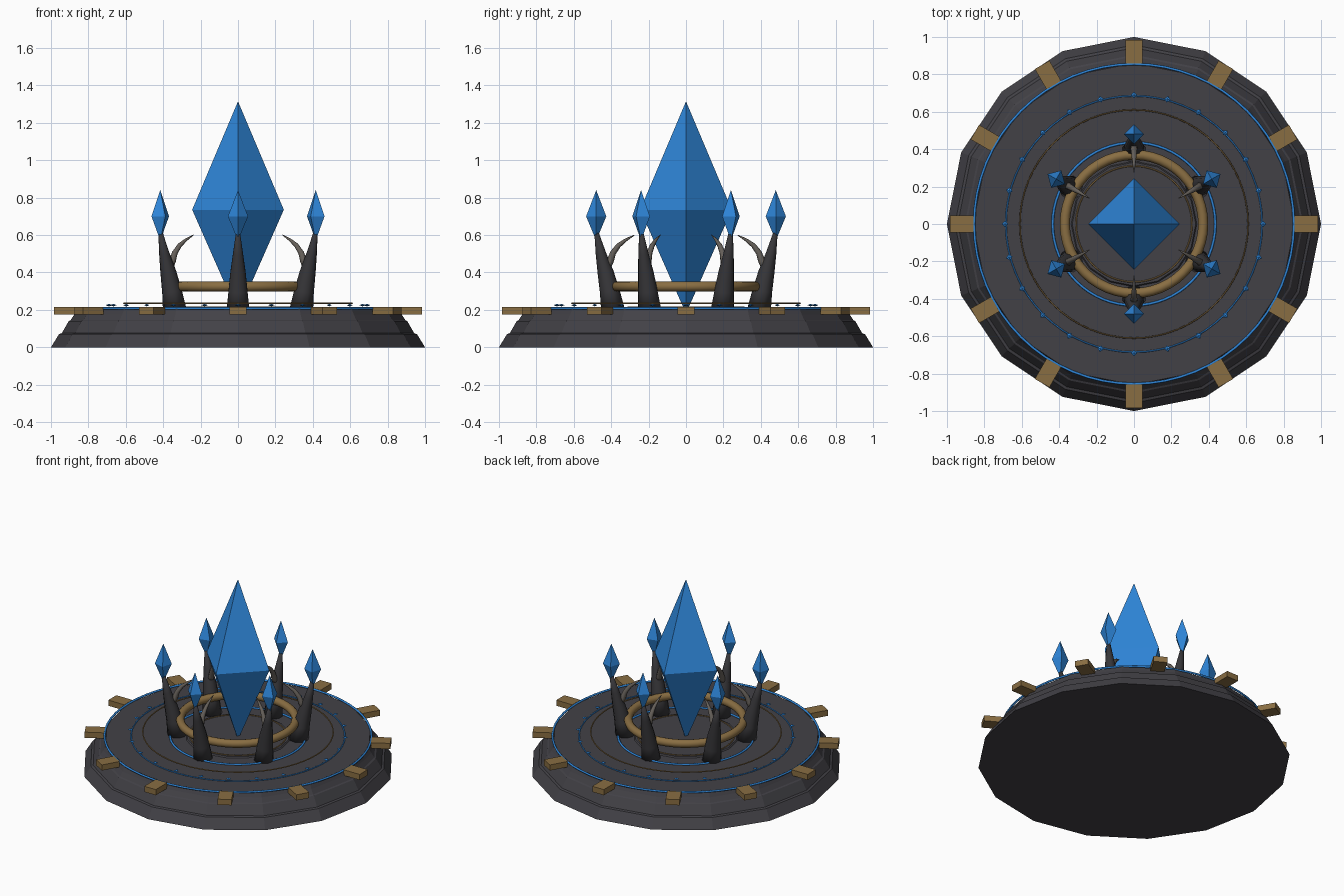
import bpy, bmesh
from math import sin, cos, pi, radians
from mathutils import Vector, Matrix

if "Cube" in bpy.data.objects:
    bpy.data.objects.remove(bpy.data.objects["Cube"])


def material(name, rgb):
    m = bpy.data.materials.new(name)
    m.diffuse_color = (*rgb, 1)
    m.use_nodes = True
    m.node_tree.nodes["Principled BSDF"].inputs["Base Color"].default_value = m.diffuse_color
    return m


STONE = material("dark stone", (0.055, 0.053, 0.062))
PILLAR = material("black stone", (0.038, 0.037, 0.041))
GOLD = material("old gold", (0.25, 0.155, 0.055))
BLUE = material("blue crystal", (0.028, 0.24, 0.70))
HORN = material("grey horn", (0.13, 0.115, 0.10))


def finish(name, bm, mat, smooth=False):
    bmesh.ops.recalc_face_normals(bm, faces=bm.faces)
    me = bpy.data.meshes.new(name)
    bm.to_mesh(me)
    bm.free()
    me.materials.append(mat)
    for p in me.polygons:
        p.use_smooth = smooth
    ob = bpy.data.objects.new(name, me)
    bpy.context.collection.objects.link(ob)
    return ob


def skin(bm, rings):
    """Bridge equal-sized rings of points and cap both ends."""
    vs = [[bm.verts.new(p) for p in r] for r in rings]
    n = len(vs[0])
    for a, b in zip(vs, vs[1:]):
        for i in range(n):
            bm.faces.new((a[i], a[(i + 1) % n], b[(i + 1) % n], b[i]))
    bm.faces.new(vs[0][::-1])
    bm.faces.new(vs[-1])


def turned(name, profile, sides, mat):
    bm = bmesh.new()
    skin(bm, [[(r * cos(2 * pi * i / sides), r * sin(2 * pi * i / sides), z)
               for i in range(sides)] for r, z in profile])
    return finish(name, bm, mat)


def torus(name, R, r, z, mat, n=64, k=8):
    bpy.ops.mesh.primitive_torus_add(major_radius=R, minor_radius=r, major_segments=n,
                                     minor_segments=k, location=(0, 0, z))
    ob = bpy.context.object
    ob.name = name
    ob.data.materials.append(mat)
    bpy.ops.object.shade_smooth()
    return ob


def tapered_tube(name, path, mat, sides, angle):
    """Tube in the radial plane; path rows are (r, z, radius)."""
    bm = bmesh.new()
    rings = []
    for i, (r, z, w) in enumerate(path):
        a, b = path[max(i - 1, 0)], path[min(i + 1, len(path) - 1)]
        t = Vector((b[0] - a[0], 0, b[1] - a[1])).normalized()
        if i == 0:
            t = Vector((0, 0, 1))
        u, v = Vector((t.z, 0, -t.x)), Vector((0, 1, 0))
        rings.append([Vector((r, 0, z)) + w * (cos(2 * pi * j / sides) * u + sin(2 * pi * j / sides) * v)
                      for j in range(sides)])
    skin(bm, rings)
    bm.transform(Matrix.Rotation(angle, 4, 'Z'))
    return finish(name, bm, mat, True)


def crystal(name, half, low, mid, top, matrix, mat=BLUE):
    bm = bmesh.new()
    ring = [bm.verts.new((half * cos(pi / 2 * i), half * sin(pi / 2 * i), mid)) for i in range(4)]
    t, b = bm.verts.new((0, 0, top)), bm.verts.new((0, 0, low))
    for i in range(4):
        bm.faces.new((ring[i], ring[(i + 1) % 4], t))
        bm.faces.new((ring[(i + 1) % 4], ring[i], b))
    bm.transform(matrix)
    return finish(name, bm, mat)


def radial(angle, r):
    return Matrix.Rotation(angle, 4, 'Z') @ Matrix.Translation((r, 0, 0))


# Stepped sixteen-sided plinth
turned("plinth", [(1, 0), (0.957, 0.07), (0.942, 0.075), (0.905, 0.14), (0.895, 0.145),
                  (0.875, 0.175), (0.86, 0.205)], 16, STONE)
turned("inner_step", [(0.34, 0.20), (0.33, 0.213)], 16, STONE)

# Inlaid and hovering rings
torus("outer_glow_ring", 0.855, 0.007, 0.208, BLUE)
torus("rune_ring", 0.685, 0.004, 0.207, BLUE)
torus("gold_line_outer", 0.61, 0.004, 0.235, GOLD)
torus("inner_glow_ring", 0.435, 0.007, 0.208, BLUE)
torus("gold_line_inner", 0.31, 0.004, 0.214, GOLD)
torus("gold_collar", 0.37, 0.027, 0.325, GOLD, 48, 12)

# Gold blocks round the rim
for i in range(12):
    bm = bmesh.new()
    bmesh.ops.create_cube(bm, size=1)
    bm.transform(radial(radians(30 * i), 0.92) @ Matrix.Translation((0, 0, 0.195))
                 @ Matrix.Diagonal((0.125, 0.09, 0.04, 1)))
    finish(f"rim_block_{i}", bm, GOLD)

# Small rune studs
for i in range(24):
    crystal(f"rune_stud_{i}", 0.018, 0.218, 0.225, 0.232, radial(radians(15 * i), 0.69))

# Six leaning pillars, each with a hooked horn and a crystal
for i in range(6):
    a = radians(30 + 60 * i)
    tapered_tube(f"pillar_{i}", [(0.39, 0.2, 0.064), (0.408, 0.3, 0.053), (0.43, 0.4, 0.043),
                                 (0.455, 0.5, 0.028), (0.478, 0.61, 0.012)], PILLAR, 10, a)
    tapered_tube(f"horn_{i}", [(0.43, 0.41, 0.02), (0.405, 0.46, 0.019), (0.39, 0.505, 0.016),
                               (0.36, 0.545, 0.013), (0.32, 0.575, 0.008), (0.275, 0.6, 0.002)],
                 HORN, 8, a)
    crystal(f"small_crystal_{i}", 0.054, 0.57, 0.70, 0.84, radial(a, 0.48))

# Great central crystal
crystal("main_crystal", 0.245, 0.18, 0.735, 1.315, Matrix.Identity(4))
